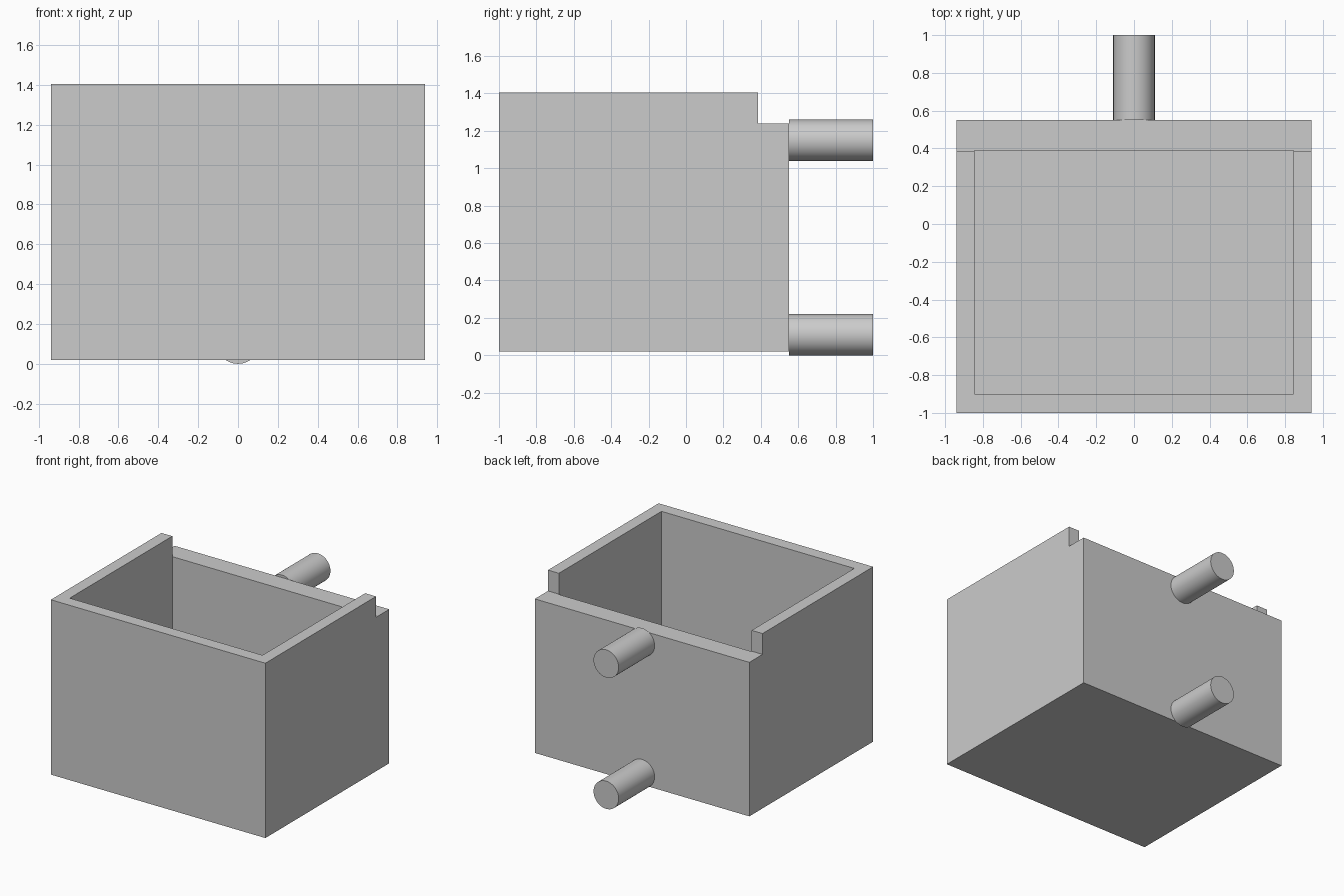
import bpy
import math
from mathutils import Vector

default = bpy.data.objects.get("Cube")
if default:
    bpy.data.objects.remove(default, do_unlink=True)

grey = bpy.data.materials.new("plain grey")
grey.use_nodes = True
colour = (0.6, 0.6, 0.6, 1)
grey.diffuse_color = colour
grey.node_tree.nodes["Principled BSDF"].inputs["Base Color"].default_value = colour


def box(name, low, high):
    """Box between two opposite corners."""
    low, high = Vector(low), Vector(high)
    bpy.ops.mesh.primitive_cube_add(size=1, location=(low + high) / 2)
    obj = bpy.context.object
    obj.name = name
    obj.scale = high - low
    bpy.ops.object.transform_apply(location=True, rotation=False, scale=True)
    obj.data.materials.append(grey)
    return obj


def cut(target, cutter):
    """Subtract the cutter, then discard it."""
    mod = target.modifiers.new("cut", 'BOOLEAN')
    mod.operation = 'DIFFERENCE'
    mod.solver = 'EXACT'
    mod.object = cutter
    bpy.context.view_layer.objects.active = target
    bpy.ops.object.modifier_apply(modifier=mod.name)
    bpy.data.objects.remove(cutter, do_unlink=True)


# Open bin with a thicker, lowered back wall
back = 0.55
container = box("open_bin", (-0.94, -1, 0.02), (0.94, back, 1.405))
cut(container, box("cavity_cutter", (-0.845, -0.9, 0.12), (0.845, 0.39, 2)))
cut(container, box("notch_cutter", (-1.2, 0.385, 1.24), (1.2, 1, 2)))

# Mounting pegs on the back wall
radius = 0.11
for name, z in (("lower_peg", radius), ("upper_peg", 1.15)):
    bpy.ops.mesh.primitive_cylinder_add(
        vertices=48, radius=radius, depth=1 - back,
        location=(0, (1 + back) / 2, z), rotation=(math.pi / 2, 0, 0))
    peg = bpy.context.object
    peg.name = name
    peg.data.materials.append(grey)
    bpy.ops.object.shade_smooth_by_angle(angle=math.radians(30))
